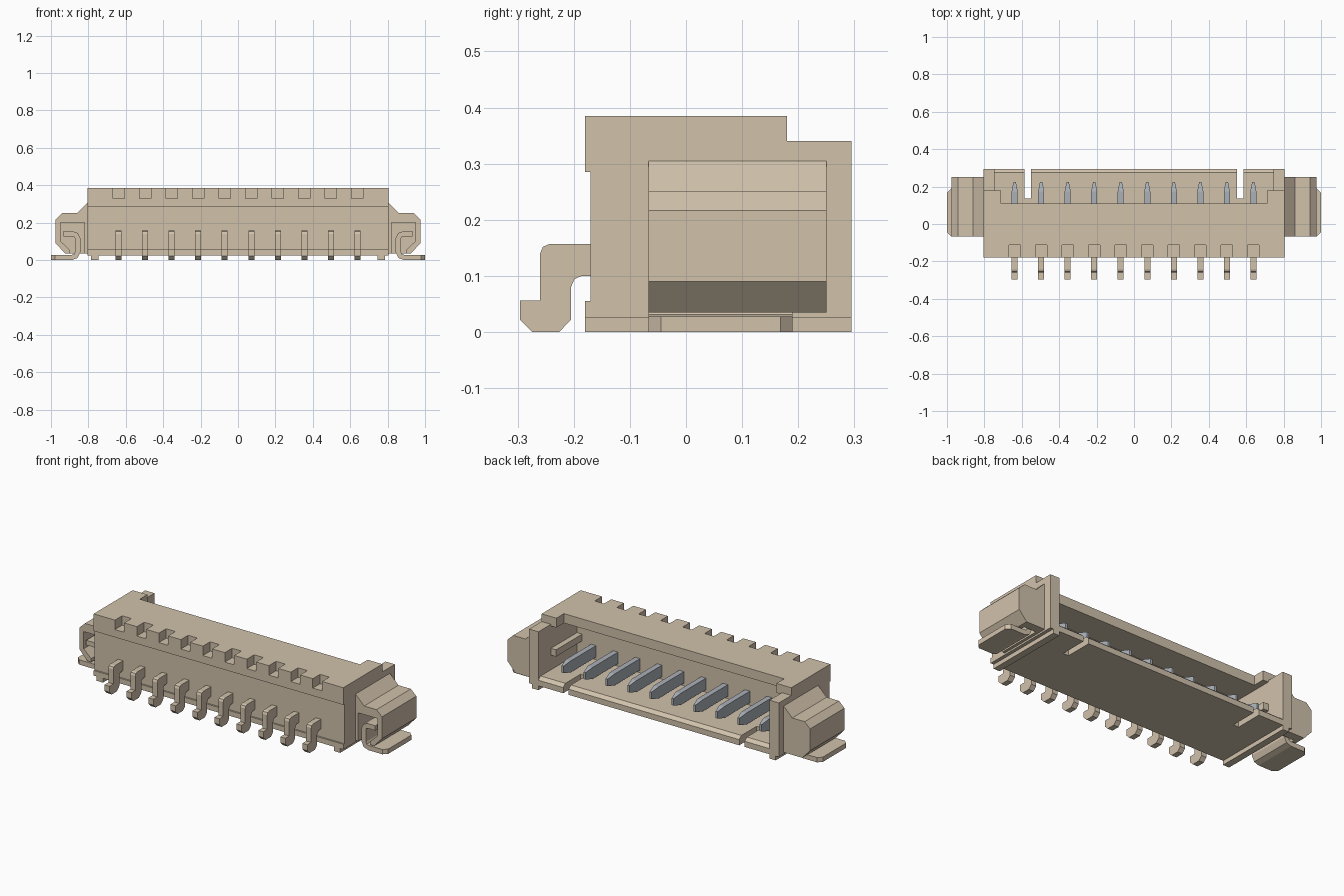
import bpy, bmesh
from mathutils import Vector

cube = bpy.data.objects.get("Cube")
if cube:
    bpy.data.objects.remove(cube, do_unlink=True)


def material(name, rgb):
    m = bpy.data.materials.new(name)
    m.use_nodes = True
    m.diffuse_color = (*rgb, 1)
    m.node_tree.nodes["Principled BSDF"].inputs["Base Color"].default_value = (*rgb, 1)
    return m


TAN = material("warm tan", (0.64, 0.54, 0.41))
GREY = material("cool grey", (0.41, 0.44, 0.48))


def finish(name, bm, mat):
    bmesh.ops.recalc_face_normals(bm, faces=bm.faces[:])
    mesh = bpy.data.meshes.new(name)
    bm.to_mesh(mesh)
    bm.free()
    mesh.materials.append(mat)
    ob = bpy.data.objects.new(name, mesh)
    bpy.context.collection.objects.link(ob)
    return ob


def prism_mesh(pts, axis, a, b):
    """Extrude a flat outline from a to b along an axis."""
    place = {"x": lambda p, t: (t, p[0], p[1]),
             "y": lambda p, t: (p[0], t, p[1])}[axis]
    bm = bmesh.new()
    face = bm.faces.new([bm.verts.new(place(p, a)) for p in pts])
    new = bmesh.ops.extrude_face_region(bm, geom=[face])["geom"]
    verts = [v for v in new if isinstance(v, bmesh.types.BMVert)]
    bmesh.ops.translate(bm, verts=verts, vec=Vector(place((0, 0), b - a)))
    return bm


def prism(name, pts, axis, a, b, mat=TAN):
    return finish(name, prism_mesh(pts, axis, a, b), mat)


def box(name, x, y, z, mat=TAN):
    pts = [(y[0], z[0]), (y[1], z[0]), (y[1], z[1]), (y[0], z[1])]
    return prism(name, pts, "x", x[0], x[1], mat)


def apply(ob, mod):
    bpy.context.view_layer.objects.active = ob
    bpy.ops.object.modifier_apply(modifier=mod.name)


def cut(ob, cutter):
    cutter.hide_render = True
    mod = ob.modifiers.new("cut", "BOOLEAN")
    mod.operation = "DIFFERENCE"
    mod.solver = "EXACT"
    mod.object = cutter
    apply(ob, mod)
    bpy.data.objects.remove(cutter, do_unlink=True)


def mirror(ob):
    apply(ob, ob.modifiers.new("mirror", "MIRROR"))


PINS = [(i - 4.5) * 0.1418 for i in range(10)]

# Housing block from its side profile
profile = [(-0.18, 0.025), (-0.18, 0.055), (-0.17, 0.055), (-0.17, 0.285),
           (-0.18, 0.285), (-0.18, 0.385), (0.18, 0.385), (0.18, 0.34),
           (0.295, 0.34), (0.295, 0.025)]
housing = prism("housing", profile, "x", -0.805, 0.805)

# Cavity open at the back, with a chamfered floor edge
cavity = [(-0.06, 0.075), (0.275, 0.075), (0.31, 0.045), (0.31, 0.36),
          (0.18, 0.36), (0.18, 0.33), (-0.06, 0.33)]
cut(housing, prism("cavity", cavity, "x", -0.745, 0.745))
cut(housing, box("roof_opening", (-0.71, 0.71), (0.11, 0.32), (0.2, 0.42)))

# Roof notches above each pin, and the two slots in the floor
for x in PINS:
    cut(housing, box("notch", (x - 0.03, x + 0.03), (-0.2, -0.113), (0.33, 0.42)))
for s in (-1, 1):
    x = sorted((s * 0.55, s * 0.585))
    cut(housing, box("slot", x, (0.135, 0.32), (0.0, 0.12)))

# Rails under the ends and guide ribs inside the end walls
mirror(box("bottom_rail", (0.745, 0.785), (-0.18, 0.295), (0.0, 0.026)))
mirror(box("guide_rib", (0.712, 0.746), (-0.06, 0.18), (0.16, 0.2)))

# Bent solder legs and contact blades
leg = [(-0.16, 0.157), (-0.243, 0.157), (-0.255, 0.152), (-0.26, 0.14),
       (-0.26, 0.056), (-0.296, 0.056), (-0.296, 0.022), (-0.274, 0.0),
       (-0.226, 0.0), (-0.205, 0.022), (-0.205, 0.08), (-0.199, 0.094),
       (-0.186, 0.1), (-0.16, 0.1)]


def blade(name, x):
    bm = prism_mesh([(x - 0.016, 0.09), (x + 0.016, 0.09),
                     (x + 0.016, 0.157), (x - 0.016, 0.157)], "y", -0.07, 0.175)
    bm.normal_update()
    bm.faces.ensure_lookup_table()
    end = max(bm.faces, key=lambda f: f.calc_center_median().y)
    tip = bmesh.ops.extrude_discrete_faces(bm, faces=[end])["faces"][0]
    centre = tip.calc_center_median()
    for v in tip.verts:
        v.co = (centre.x + (v.co.x - centre.x) * 0.4, 0.225,
                centre.z + (v.co.z - centre.z) * 0.6)
    return finish(name, bm, GREY)


for i, x in enumerate(PINS, 1):
    prism(f"solder_leg_{i}", leg, "x", x - 0.016, x + 0.016)
    blade(f"contact_blade_{i}", x)

# End ears with a recess open to the front and below
ear_outline = [(0.8, 0.305), (0.805, 0.305), (0.86, 0.25), (0.94, 0.25),
               (0.975, 0.217), (0.975, 0.09), (0.925, 0.035), (0.8, 0.035)]
ear = prism("end_ear", ear_outline, "y", -0.067, 0.25)
recess = [(0.822, 0.2), (0.948, 0.2), (0.948, 0.1), (0.9, 0.055),
          (0.9, 0.0), (0.822, 0.0)]
cut(ear, prism("recess", recess, "y", -0.1, 0.2))
mirror(ear)

# Folded mounting clip: a ribbon of constant thickness
path = [Vector(p) for p in [(1.0, 0.014), (0.888, 0.014), (0.867, 0.021),
                            (0.857, 0.042), (0.857, 0.115), (0.865, 0.133),
                            (0.885, 0.14), (0.932, 0.14)]]
sides = ([], [])
for i, p in enumerate(path):
    t = (path[min(i + 1, len(path) - 1)] - path[max(i - 1, 0)]).normalized()
    n = Vector((-t.y, t.x)) * 0.014
    sides[0].append(p + n)
    sides[1].append(p - n)
bm = prism_mesh(sides[0] + sides[1][::-1], "y", -0.067, 0.19)
corners = [e for e in bm.edges if all(v.co.x > 0.99 for v in e.verts)
           and abs(e.verts[0].co.y - e.verts[1].co.y) < 0.001]
bmesh.ops.bevel(bm, geom=corners, offset=0.022, segments=1, affect="EDGES")
mirror(finish("mounting_clip", bm, TAN))
